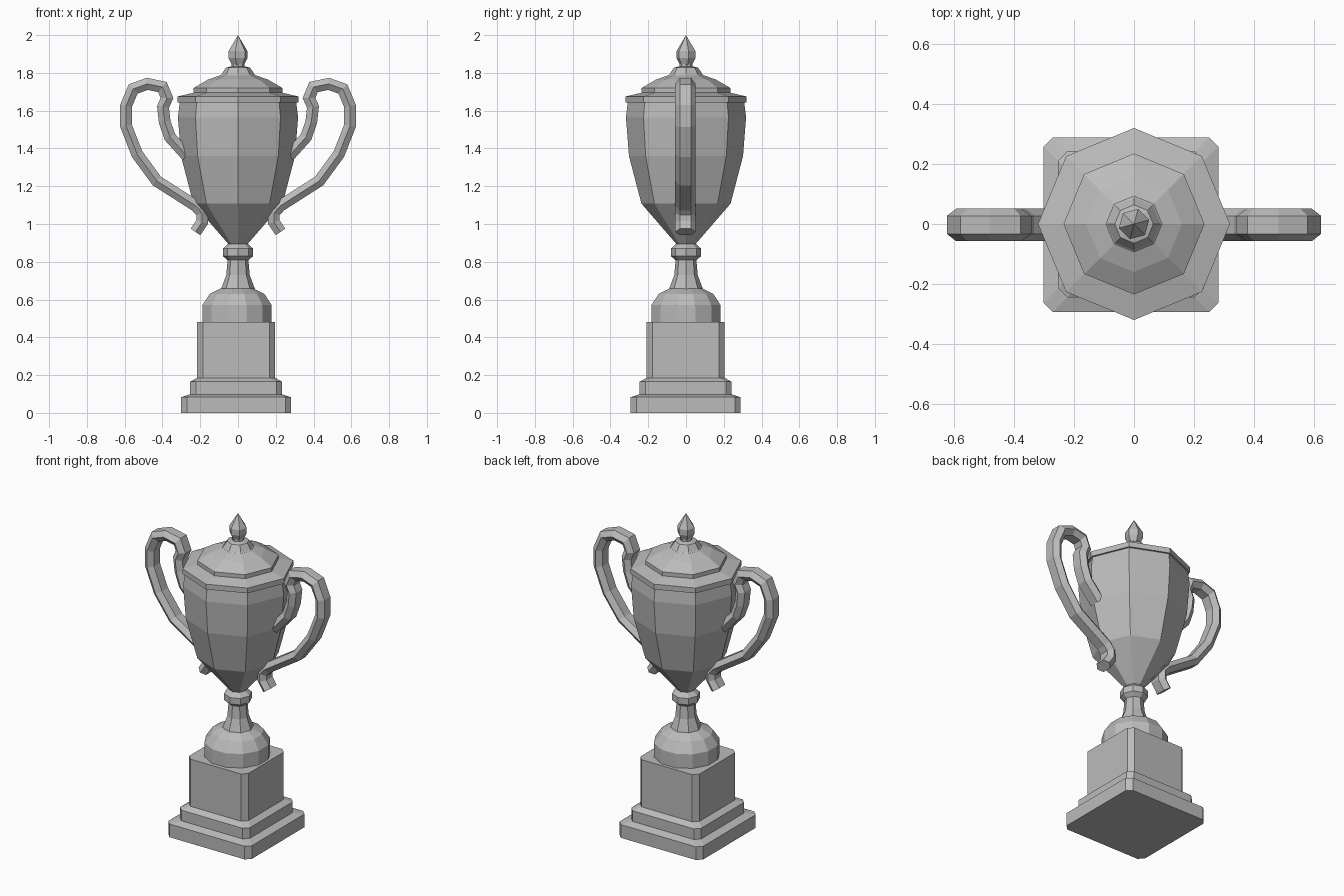
import bpy
import bmesh
from math import sin, cos, radians, tau
from mathutils import Vector

default_cube = bpy.data.objects.get("Cube")
if default_cube:
    bpy.data.objects.remove(default_cube, do_unlink=True)

# One plain metal colour
metal = bpy.data.materials.new("grey_metal")
metal.use_nodes = True
GREY = (0.5, 0.5, 0.5, 1.0)
metal.diffuse_color = GREY
metal.node_tree.nodes["Principled BSDF"].inputs["Base Color"].default_value = GREY


def loft(name, rings):
    """Skin a list of equal-length point rings and cap both ends."""
    bm = bmesh.new()
    loops = [[bm.verts.new(p) for p in ring] for ring in rings]
    for a, b in zip(loops, loops[1:]):
        for i in range(len(a)):
            j = (i + 1) % len(a)
            bm.faces.new((a[i], a[j], b[j], b[i]))
    bm.faces.new(loops[0])
    bm.faces.new(loops[-1])
    bmesh.ops.remove_doubles(bm, verts=bm.verts, dist=0.0002)
    bmesh.ops.recalc_face_normals(bm, faces=bm.faces)
    mesh = bpy.data.meshes.new(name)
    bm.to_mesh(mesh)
    bm.free()
    mesh.materials.append(metal)
    obj = bpy.data.objects.new(name, mesh)
    bpy.context.collection.objects.link(obj)
    return obj


def lathe(name, profile, sides, turn=0.0, x=0.0):
    """Turn a (radius, height) profile around the vertical axis."""
    angles = [radians(turn) + tau * i / sides for i in range(sides)]
    return loft(name, [[(x + r * cos(a), r * sin(a), z) for a in angles]
                       for r, z in profile])


def block(name, levels, chamfer=0.03):
    """Square block with cut corners, from (half width, height) levels."""
    rings = []
    for h, z in levels:
        c = h - chamfer
        rings.append([(x - 0.01, y - 0.002, z) for x, y in
                      ((h, -c), (h, c), (c, h), (-c, h),
                       (-h, c), (-h, -c), (-c, -h), (c, -h))])
    return loft(name, rings)


# Stepped pedestal
block("plinth_bottom", [(0.291, 0), (0.291, 0.083), (0.245, 0.098)])
block("plinth_step", [(0.243, 0.09), (0.243, 0.165), (0.208, 0.185)])
block("plinth_block", [(0.206, 0.18), (0.206, 0.482)])

# Foot, stem and collar
lathe("foot", [(0.19, 0.48), (0.19, 0.57), (0.15, 0.63), (0.092, 0.658)],
      12, 15, -0.005)
lathe("stem", [(0.09, 0.655), (0.062, 0.73), (0.055, 0.81), (0.055, 0.83)], 8)
lathe("collar", [(0.055, 0.808), (0.08, 0.83), (0.08, 0.87), (0.05, 0.897)], 8)

# Eight-sided cup
lathe("cup", [(0.05, 0.893), (0.236, 1.108), (0.302, 1.36),
              (0.318, 1.565), (0.308, 1.645)], 8)

# Lid and finial
lathe("lid", [(0.32, 1.642), (0.32, 1.675), (0.235, 1.695), (0.235, 1.72),
              (0.16, 1.764), (0.095, 1.787)], 8)
lathe("lid_collar", [(0.096, 1.785), (0.088, 1.792), (0.064, 1.828),
                     (0.034, 1.835), (0.034, 1.85)], 8)
lathe("finial", [(0.03, 1.835), (0.052, 1.88), (0.052, 1.915), (0.0, 2.0)], 6, 15)

# Handles: a flattened six-sided section swept along an S-shaped path
PATH = [Vector(p) for p in (
    (0.27, 1.36), (0.36, 1.46), (0.388, 1.54), (0.397, 1.62), (0.376, 1.667),
    (0.40, 1.725), (0.48, 1.742), (0.555, 1.715), (0.593, 1.625),
    (0.593, 1.52), (0.534, 1.37), (0.43, 1.228), (0.222, 1.095),
    (0.19, 1.058), (0.19, 1.01), (0.225, 0.958))]
SECTION = [(0, 0.054), (0.031, 0.03), (0.031, -0.03),
           (0, -0.054), (-0.031, -0.03), (-0.031, 0.03)]


def handle(name, side):
    rings = []
    for i, p in enumerate(PATH):
        before = (p - PATH[max(i - 1, 0)]).normalized()
        after = (PATH[min(i + 1, len(PATH) - 1)] - p).normalized()
        along = (before + after).normalized()
        # widen at bends so the tube keeps its thickness
        widen = 1 / max(along.dot(after if after.length else before), 0.8)
        out = Vector((along.y, -along.x)) * widen
        rings.append([(side * (p.x + out.x * u), v - 0.003, p.y + out.y * u)
                      for u, v in SECTION])
    return loft(name, rings)


handle("left_handle", 1)
handle("right_handle", -1)
